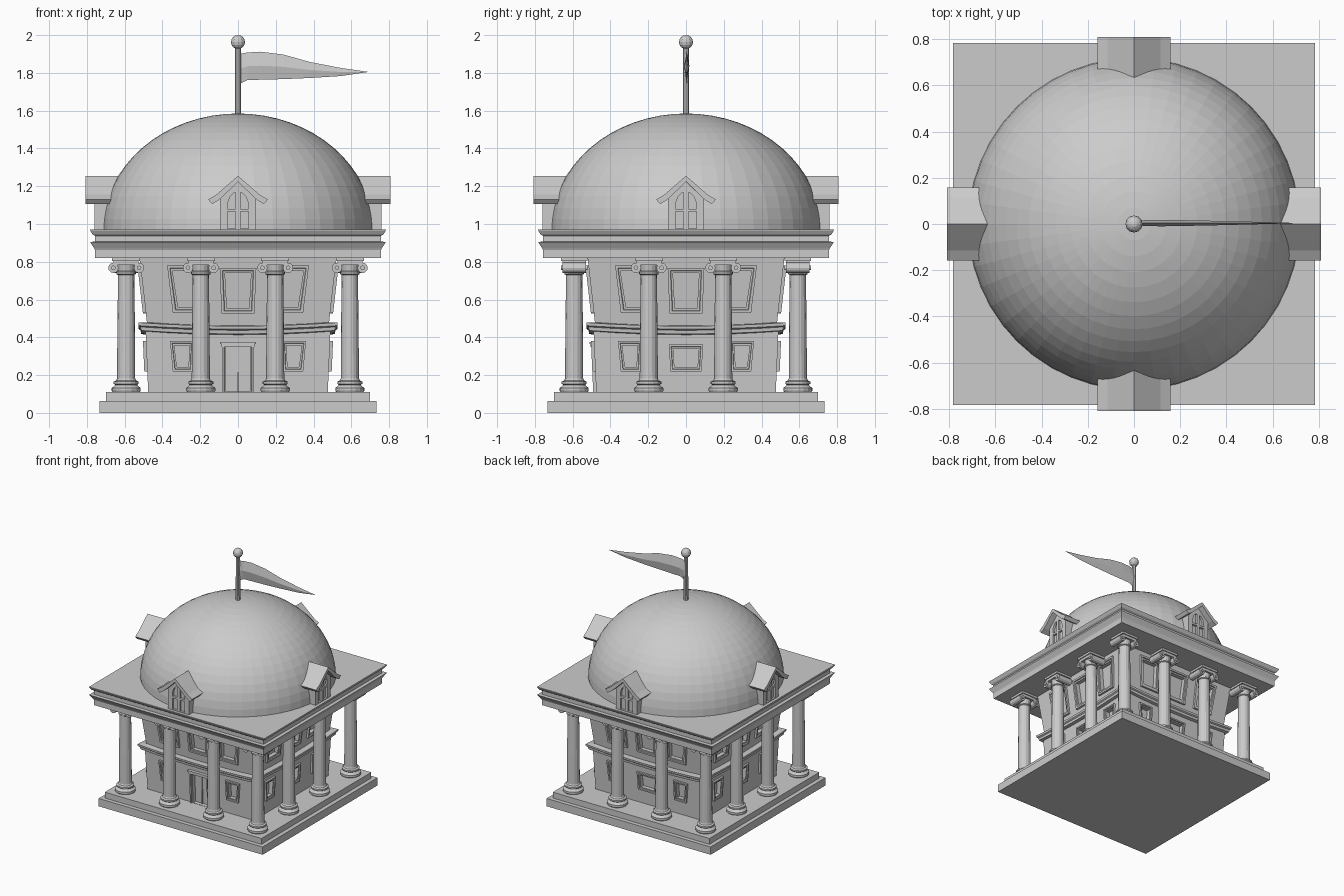
import bpy, bmesh, math
from mathutils import Vector, Matrix

if "Cube" in bpy.data.objects:
    bpy.data.objects.remove(bpy.data.objects["Cube"])

stone = bpy.data.materials.new("stone_grey")
stone.diffuse_color = (0.6, 0.6, 0.6, 1)
stone.use_nodes = True
stone.node_tree.nodes["Principled BSDF"].inputs["Base Color"].default_value = stone.diffuse_color


def finish(bm, name):
    bmesh.ops.recalc_face_normals(bm, faces=bm.faces)
    me = bpy.data.meshes.new(name)
    bm.to_mesh(me)
    bm.free()
    me.materials.append(stone)
    ob = bpy.data.objects.new(name, me)
    bpy.context.collection.objects.link(ob)
    return ob


def turn(k):
    return Matrix.Rotation(k * math.pi / 2, 4, 'Z')


def skin(bm, rings, caps=True, loop=False):
    """Join closed rings of points with quads."""
    vs = [[bm.verts.new(p) for p in r] for r in rings]
    n = len(vs[0])
    pairs = list(zip(vs, vs[1:])) + ([(vs[-1], vs[0])] if loop else [])
    for a, b in pairs:
        for i in range(n):
            j = (i + 1) % n
            bm.faces.new((a[i], a[j], b[j], b[i]))
    if caps and not loop:
        bm.faces.new(vs[0])
        bm.faces.new(vs[-1])


def square_loft(name, levels, n=1, sag=0):
    """Stack square outlines given as (height, half width)."""
    bm = bmesh.new()
    rings = []
    for z, h in levels:
        us = [-1 + 2 * i / n for i in range(n)]
        rings.append([turn(k) @ Vector((u * h, -h, z - sag * (1 - u * u)))
                      for k in range(4) for u in us])
    skin(bm, rings)
    return finish(bm, name)


def lathe(bm, profile, n):
    skin(bm, [[(r * math.cos(2 * math.pi * i / n), r * math.sin(2 * math.pi * i / n), z)
               for i in range(n)] for r, z in profile])


def prism(bm, outline, y0, y1):
    skin(bm, [[(x, y, z) for x, z in outline] for y in (y0, y1)])


def box(bm, x, y0, y1, z0, z1):
    prism(bm, [(-x, z0), (x, z0), (x, z1), (-x, z1)], y0, y1)


def cut(ob, cutter):
    m = ob.modifiers.new("cut", 'BOOLEAN')
    m.operation, m.solver, m.object = 'DIFFERENCE', 'EXACT', cutter
    bpy.context.view_layer.objects.active = ob
    bpy.ops.object.modifier_apply(modifier="cut")
    bpy.data.objects.remove(cutter)


# Stepped base, leaning walls, belt course and entablature
square_loft("base_lower_step", [(0, .733), (.063, .733)])
square_loft("base_upper_step", [(.06, .70), (.11, .70)])
walls = square_loft("walls", [(.10, .475), (.45, .49), (.46, .48), (.83, .522)])
square_loft("belt_course", [(.428, .47), (.436, .513), (.455, .516), (.462, .526),
                            (.478, .528), (.48, .47)], 8, .018)
square_loft("entablature", [(.82, .757), (.862, .757), (.872, .762), (.905, .783), (.907, .757),
                            (.937, .757), (.945, .77), (.966, .783), (.97, .783)])


# Window and door openings follow the lean of the walls
def wall_point(k, u, z, out):
    d = .475 + (z - .10) * .043 if z < .45 else .48 + (z - .46) * .1135
    return turn(k) @ Vector((u, -d - out, z))


def corners(w, inset):
    bl, br, tl, tr, z0, z1 = w
    s = inset
    return [(bl + s, z0 + s), (br - s, z0 + s), (tr - s, z1 - s), (tl + s, z1 - s)]


upper_side = (-.345, -.175, -.375, -.182, .53, .78)
lower_side = (-.345, -.24, -.36, -.235, .22, .38)
upper_mid = (-.087, .087, -.097, .097, .525, .768)
lower_mid = (-.083, .083, -.09, .09, .22, .362)
door = (-.085, .085, -.085, .085, .09, .37)


def mirrored(w):
    return (-w[1], -w[0], -w[3], -w[2], w[4], w[5])


frames, holes = bmesh.new(), bmesh.new()
for k in range(4):
    mid = door if k == 0 else lower_mid
    for w in (upper_side, mirrored(upper_side), lower_side, mirrored(lower_side), upper_mid, mid):
        t = .028 if w[4] > .5 else .022
        steps = [(0, -.006), (0, .016), (.5 * t, .016), (.6 * t, .008), (t, .008), (t, -.026)]
        skin(frames, [[wall_point(k, u, z, o) for u, z in corners(w, s)] for s, o in steps],
             caps=False)
        skin(holes, [[wall_point(k, u, z, o) for u, z in corners(w, t - .001)]
                     for o in (-.025, .05)])
finish(frames, "window_frames")
bmesh.ops.recalc_face_normals(holes, faces=holes.faces)
cut(walls, finish(holes, "opening_cutter"))

# Door leaves split and hood
bm = bmesh.new()
box(bm, .095, -.512, -.47, .365, .376)
box(bm, .088, -.505, -.47, .35, .366)
finish(bm, "door_hood")
bm = bmesh.new()
box(bm, .004, -.463, -.44, .11, .35)
finish(bm, "door_post")

# Columns: turned shaft and base, scrolled capital
bm = bmesh.new()
lathe(bm, [(.07, .105), (.077, .118), (.077, .132), (.066, .14), (.058, .148), (.066, .154),
           (.066, .165), (.053, .172), (.048, .182), (.047, .4), (.043, .73), (.052, .735),
           (.052, .745), (.044, .75), (.052, .80)], 16)
box(bm, .074, -.07, .07, .803, .825)
box(bm, .066, -.062, .062, .782, .804)
for s in (-1, 1):
    for r, y in ((.027, .062), (.012, .07)):
        prism(bm, [(s * .068 + r * math.cos(a * math.pi / 6), .768 + r * math.sin(a * math.pi / 6))
                   for a in range(12)], -y, y)
column = finish(bm, "column")
spots = [-.592, -.197, .197, .592]
places = [(x, y, 0 if abs(y) > .5 else math.pi / 2)
          for x in spots for y in spots if max(abs(x), abs(y)) > .5]
for i, (x, y, a) in enumerate(places):
    ob = column if i == 0 else column.copy()
    if i:
        bpy.context.collection.objects.link(ob)
    ob.location, ob.rotation_euler = (x, y, 0), (0, 0, a)

# Dome
bm = bmesh.new()
lathe(bm, [(.717 * math.cos(t * math.pi / 32), .965 + .62 * math.sin(t * math.pi / 32))
           for t in range(16)] + [(.004, 1.585)], 48)
finish(bm, "dome")

# Dormers with arched panes and flared roofs
bm = bmesh.new()
prism(bm, [(-.095, .96), (.095, .96), (.095, 1.145), (0, 1.235), (-.095, 1.145)], -.76, -.55)
dormer = finish(bm, "dormer")
bm = bmesh.new()
for s in (-1, 1):
    prism(bm, [(s * .012, .975), (s * .055, .975), (s * .055, 1.065), (s * .012, 1.065)],
          -.80, -.742)
    prism(bm, [(s * .012, 1.08), (s * .055, 1.08), (s * .053, 1.115), (s * .042, 1.145),
               (s * .026, 1.162), (s * .012, 1.167)], -.80, -.742)
cut(dormer, finish(bm, "pane_cutter"))
top = [(.158, 1.13), (.115, 1.155), (.06, 1.203)]
low = [(.137, 1.105), (.1, 1.128), (.05, 1.175)]
bm = bmesh.new()
prism(bm, top + [(0, 1.255)] + [(-x, z) for x, z in reversed(top)]
      + [(-x, z) for x, z in low] + [(0, 1.225)] + low[::-1], -.808, -.56)
dormer_roof = finish(bm, "dormer_roof")
for k in range(1, 4):
    for part in (dormer, dormer_roof):
        ob = part.copy()
        bpy.context.collection.objects.link(ob)
        ob.rotation_euler.z = k * math.pi / 2

# Flagpole, ball and pennant
bm = bmesh.new()
lathe(bm, [(.017, 1.57), (.016, 1.95)], 10)
finish(bm, "flagpole")
bm = bmesh.new()
bmesh.ops.create_uvsphere(bm, u_segments=12, v_segments=8, radius=.037,
                          matrix=Matrix.Translation((0, 0, 1.963)))
finish(bm, "pole_ball")
bm = bmesh.new()
shape = [(.005, 1.74, 1.9, .008), (.05, 1.762, 1.908, .013), (.12, 1.764, 1.912, .014),
         (.24, 1.767, 1.897, .012), (.38, 1.773, 1.858, .009), (.54, 1.783, 1.827, .005),
         (.685, 1.804, 1.806, .001)]
skin(bm, [[(x, .004, a), (x, .004 - t, (a + b) / 2), (x, .004, b), (x, .004 + t, (a + b) / 2)]
          for x, a, b, t in shape])
finish(bm, "pennant")
